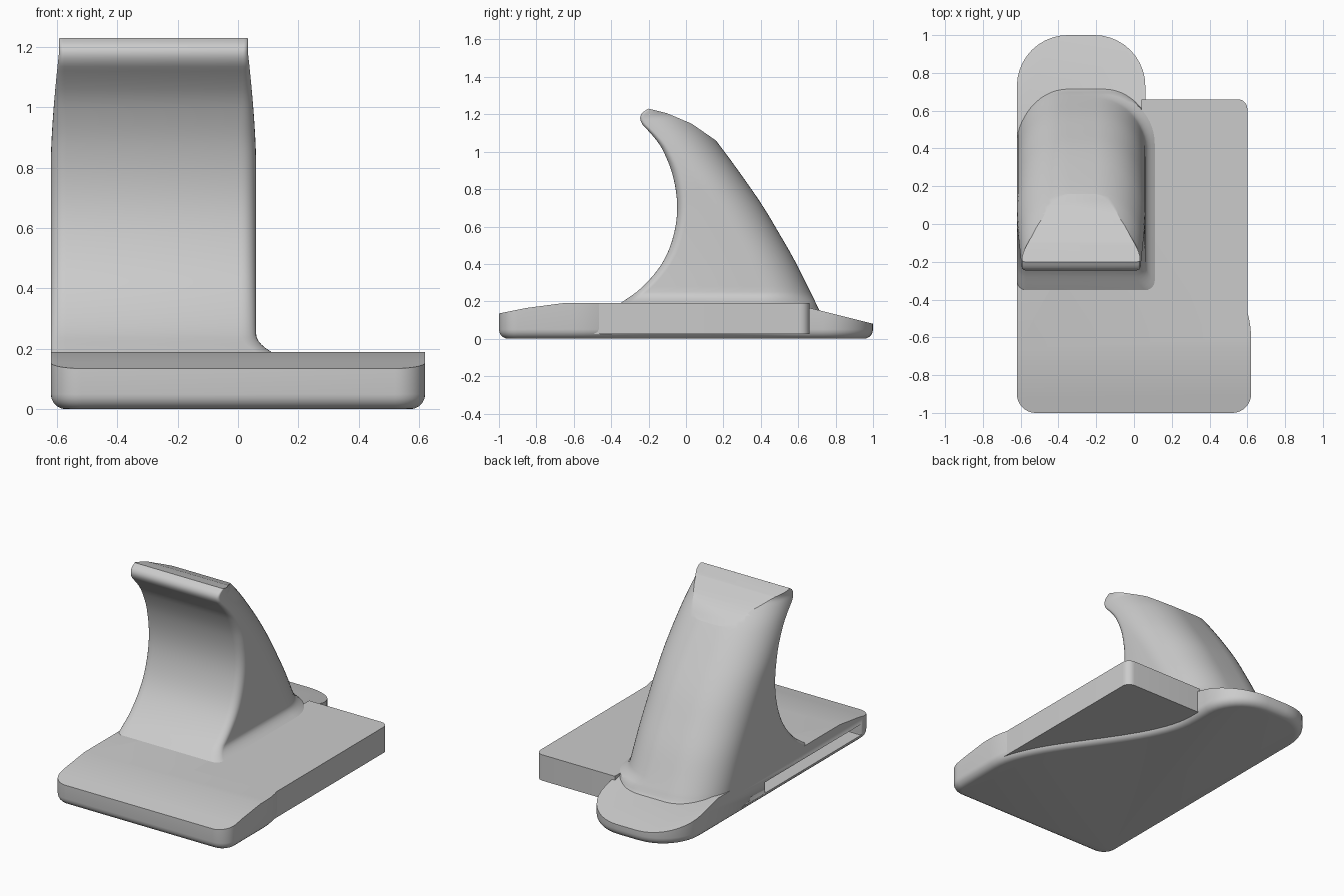
import bpy, bmesh, math
from mathutils import Vector

cube = bpy.data.objects.get("Cube")
if cube:
    bpy.data.objects.remove(cube, do_unlink=True)

grey = bpy.data.materials.new("plain_grey")
grey.use_nodes = True
COLOUR = (0.6, 0.6, 0.6, 1)
grey.diffuse_color = COLOUR
grey.node_tree.nodes["Principled BSDF"].inputs["Base Color"].default_value = COLOUR


def arc(cx, cy, rx, ry, start, steps=10):
    """Quarter turn, counter-clockwise, from the start angle in degrees."""
    angles = [math.radians(start + 90 * i / steps) for i in range(steps + 1)]
    return [(cx + rx * math.cos(a), cy + ry * math.sin(a)) for a in angles]


def inset(outline, d):
    """Move a counter-clockwise outline inwards."""
    result = []
    for i, p in enumerate(outline):
        t = Vector(outline[(i + 1) % len(outline)]) - Vector(outline[i - 1])
        t.normalize()
        result.append((p[0] - t.y * d, p[1] + t.x * d))
    return result


def loft(sections):
    """Skin a list of (outline, z) sections and cap both ends."""
    bm = bmesh.new()
    rings = [[bm.verts.new((x, y, z)) for x, y in pts] for pts, z in sections]
    n = len(rings[0])
    for low, high in zip(rings, rings[1:]):
        for i in range(n):
            j = (i + 1) % n
            bm.faces.new((low[i], low[j], high[j], high[i]))
    bm.faces.new(rings[0][::-1])
    bm.faces.new(rings[-1])
    return bm


def slice_top(bm, a, b):
    """Remove everything above the line a-b given in (y, z), and close the cut."""
    normal = (0, a[1] - b[1], b[0] - a[0])
    bmesh.ops.bisect_plane(bm, geom=bm.verts[:] + bm.edges[:] + bm.faces[:],
                           plane_co=(0, *a), plane_no=normal, clear_outer=True)
    rim = [e for e in bm.edges if e.is_boundary]
    if rim:
        bmesh.ops.edgeloop_fill(bm, edges=rim)


def finish(name, bm):
    bmesh.ops.recalc_face_normals(bm, faces=bm.faces[:])
    mesh = bpy.data.meshes.new(name)
    bm.to_mesh(mesh)
    bm.free()
    mesh.materials.append(grey)
    obj = bpy.data.objects.new(name, mesh)
    bpy.context.collection.objects.link(obj)
    bpy.ops.object.select_all(action='DESELECT')
    obj.select_set(True)
    bpy.context.view_layer.objects.active = obj
    bpy.ops.object.shade_smooth_by_angle(angle=math.radians(28))
    return obj


def curve_value(points, z):
    """Smooth y(z) through (y, z) points."""
    if z <= points[0][1]:
        return points[0][0]
    last = len(points) - 1

    def slope(i):
        a, b = points[max(i - 1, 0)], points[min(i + 1, last)]
        return (b[0] - a[0]) / (b[1] - a[1])

    for i in range(last):
        (y0, z0), (y1, z1) = points[i], points[i + 1]
        if z <= z1:
            h = z1 - z0
            t = (z - z0) / h
            s = t * t * (3 - 2 * t)
            return (y0 + (y1 - y0) * s + h * t * (1 - t) ** 2 * slope(i)
                    - h * t * t * (1 - t) * slope(i + 1))
    return points[-1][0]


LEFT, RIGHT, WIDE, TOP = -0.62, 0.06, 0.62, 0.19

# Base plate: wide front, S-shaped side, rounded narrow back
outline = arc(LEFT + 0.1, -0.9, 0.1, 0.1, 180) + arc(WIDE - 0.1, -0.9, 0.1, 0.1, 270)
for i in range(25):
    t = i / 24
    outline.append((WIDE + (RIGHT - WIDE) * t * t * (3 - 2 * t), -0.6 + 1.2 * t))
outline += arc(RIGHT - 0.27, 0.73, 0.27, 0.27, 0) + arc(LEFT + 0.27, 0.73, 0.27, 0.27, 90)
R = 0.05
sections = []
for i in range(6):
    a = math.pi / 2 * i / 5
    sections.append((inset(outline, R * (1 - math.sin(a))), R * (1 - math.cos(a))))
sections.append((outline, TOP))
bm = loft(sections)
slice_top(bm, (-0.85, 0.165), (-0.66, TOP))
slice_top(bm, (-1, 0.135), (-0.85, 0.165))
slice_top(bm, (0.56, TOP), (1, 0.08))
base = finish("base_plate", bm)

# Long slot in the side of the base
bm = bmesh.new()
bmesh.ops.create_cube(bm, size=1)
bmesh.ops.scale(bm, vec=(0.72, 0.97, 0.07), verts=bm.verts[:])
bmesh.ops.translate(bm, vec=(-0.36, -0.395, 0.075), verts=bm.verts[:])
cutter = finish("slot_cutter", bm)
cutter.hide_render = True
bpy.context.view_layer.objects.active = base
cut = base.modifiers.new("slot", 'BOOLEAN')
cut.operation = 'DIFFERENCE'
cut.solver = 'EXACT'
cut.object = cutter
bpy.ops.object.modifier_apply(modifier=cut.name)
bpy.data.objects.remove(cutter, do_unlink=True)

# Side block, overhanging the S-shaped edge
block = [(0.04, -0.5), (0.6, -0.5)] + arc(0.55, 0.61, 0.05, 0.05, 0, 6) + [(0.04, 0.66)]
finish("side_block", loft([(block, 0.025), (block, TOP)]))

# Curved horn: concave front, rounded back
FRONT = [(-0.35, 0.19), (-0.24, 0.27), (-0.13, 0.4), (-0.07, 0.54), (-0.047, 0.7),
         (-0.07, 0.87), (-0.13, 1.02), (-0.19, 1.1), (-0.232, 1.145), (-0.245, 1.18),
         (-0.232, 1.21), (-0.2, 1.23)]
BACK = [(0.745, 0.12), (0.715, 0.15), (0.69, 0.2), (0.655, 0.27), (0.58, 0.42),
        (0.5, 0.56), (0.41, 0.71), (0.3, 0.87), (0.16, 1.06), (0.09, 1.14), (0.0, 1.24)]
levels = [0.13, 0.15, 0.17] + [TOP + 0.012 * i for i in range(6)]
levels += [0.28 + 0.03 * i for i in range(29)] + [1.135 + 0.0095 * i for i in range(11)]
sections = []
for z in levels:
    front, back = curve_value(FRONT, z), curve_value(BACK, z)
    pinch = 0.027 * min(max((z - 0.82) / 0.36, 0), 1) ** 1.5
    flare = 0.05 * min(max((0.25 - z) / 0.06, 0), 1) ** 2
    x0, x1 = LEFT + pinch, RIGHT - pinch + flare
    rf = 0.05 - 0.035 * min(max((z - 0.9) / 0.3, 0), 1)
    rb = min(0.27, back - front - rf - 0.005)
    ring = arc(x0 + rf, front + rf, rf, rf, 180, 6) + arc(x1 - rf, front + rf, rf, rf, 270, 6)
    ring += arc(x1 - 0.27, back - rb, 0.27, rb, 0, 14)
    ring += arc(x0 + 0.27, back - rb, 0.27, rb, 90, 14)
    sections.append((ring, z))
bm = loft(sections)
CROWN = [(-0.2, 1.23), (-0.1, 1.205), (0.03, 1.15), (0.16, 1.06)]
for a, b in zip(CROWN, CROWN[1:]):
    slice_top(bm, a, b)
finish("curved_horn", bm)
